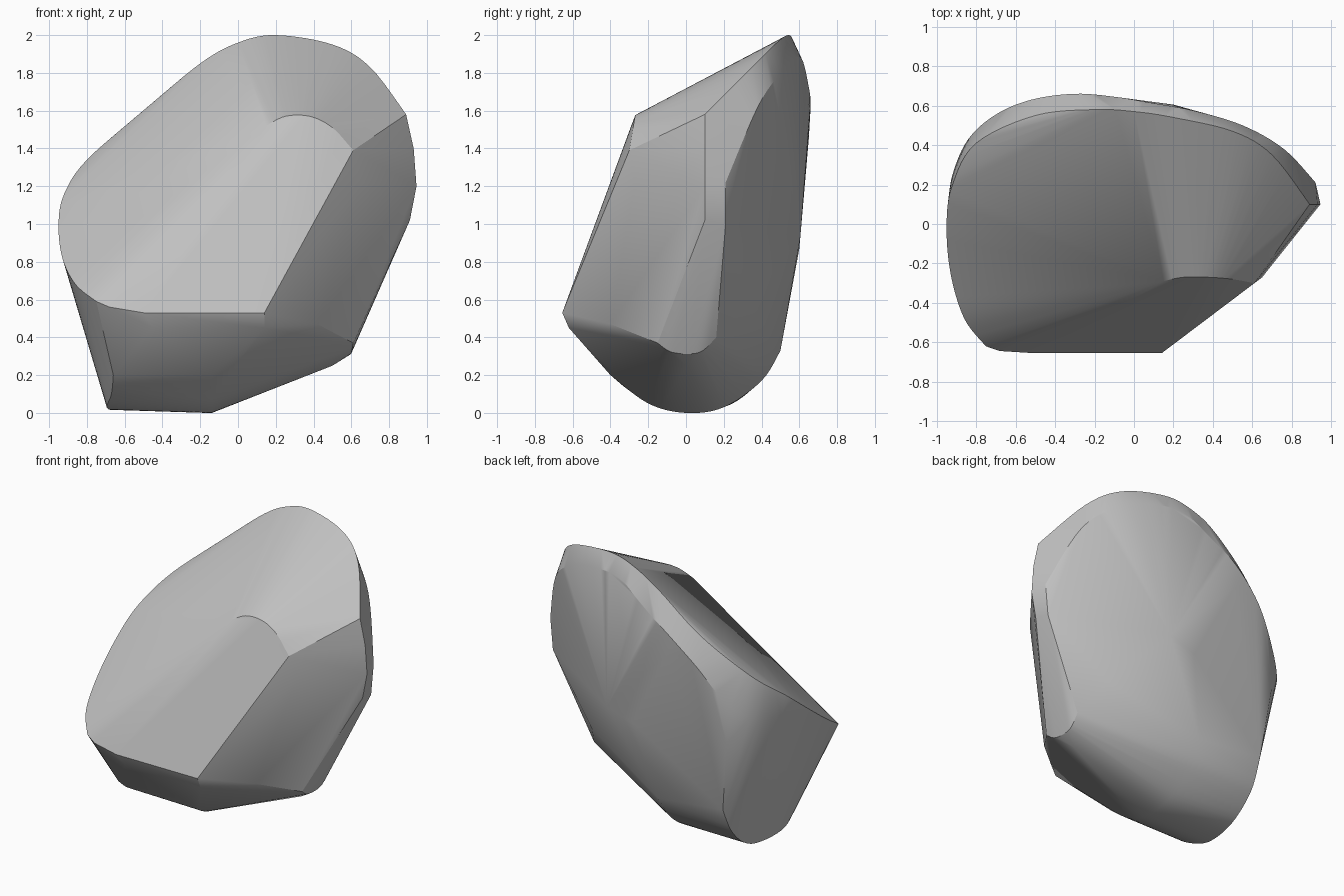
import bpy
import bmesh
import math
from mathutils import Vector

default_cube = bpy.data.objects.get("Cube")
if default_cube:
    bpy.data.objects.remove(default_cube, do_unlink=True)


def smooth_path(points, steps=6):
    """Catmull-Rom samples running through the given control points."""
    pts = [Vector(p) for p in points]
    padded = [pts[0]] + pts + [pts[-1]]
    samples = []
    for a, b, c, d in zip(padded, padded[1:], padded[2:], padded[3:]):
        for i in range(steps):
            t = i / steps
            samples.append(0.5 * (2 * b + (c - a) * t
                                  + (2 * a - 5 * b + 4 * c - d) * t ** 2
                                  + (3 * b - a - 3 * c + d) * t ** 3))
    return samples + [pts[-1]]


def on_front_face(x, z):
    """Point on the sloping front facet."""
    return Vector((x, -0.655 + (z - 0.53) * 0.37, z))


# Rim around the sloping top, from the low left corner to the high right
rim = smooth_path([
    (-0.75, -0.62, 0.59), (-0.86, -0.48, 0.68), (-0.93, -0.25, 0.82),
    (-0.95, 0, 1), (-0.92, 0.2, 1.16), (-0.8, 0.41, 1.34),
    (-0.5, 0.55, 1.6), (-0.2, 0.58, 1.85), (0, 0.57, 1.96),
    (0.2, 0.54, 2), (0.5, 0.47, 1.95), (0.7, 0.35, 1.83), (0.89, 0.1, 1.58)])

# Fuller edge behind and below the rim
back_edge = smooth_path([
    (-0.945, 0.08, 1), (-0.92, 0.25, 1.03), (-0.84, 0.43, 1.05),
    (-0.7, 0.555, 1.18), (-0.52, 0.63, 1.42), (-0.3, 0.66, 1.62),
    (-0.1, 0.645, 1.75), (0.08, 0.615, 1.87), (0.3, 0.575, 1.88),
    (0.55, 0.5, 1.8), (0.76, 0.38, 1.62), (0.92, 0.21, 1.22)])

# Front facet outline
front = [on_front_face(x, z) for x, z in (
    (-0.68, 0.56), (-0.5, 0.53), (0.14, 0.53), (0.15, 1.52))]
front += smooth_path([
    (0.15, -0.29, 1.52), (0.25, -0.27, 1.57), (0.38, -0.27, 1.57),
    (0.5, -0.28, 1.51), (0.61, -0.3, 1.39)])

# Rounded underside at the left end
left_end = smooth_path([
    (-0.66, -0.4, 0.2), (-0.67, -0.27, 0.1), (-0.695, -0.08, 0.03),
    (-0.655, 0.2, 0.03), (-0.65, 0.4, 0.18), (-0.64, 0.5, 0.38)])

# Rounded underside where the keel begins to rise
keel = smooth_path([
    (-0.14, -0.4, 0.2), (-0.14, -0.2, 0.05), (-0.14, 0, 0),
    (-0.14, 0.2, 0.03), (-0.15, 0.4, 0.17), (-0.13, 0.5, 0.33)])

# Small rounded nose low on the right
nose = smooth_path([
    (0.61, -0.15, 0.37), (0.6, -0.07, 0.32), (0.6, 0.07, 0.32),
    (0.61, 0.16, 0.4)])

# Separate corners
corners = [Vector(p) for p in (
    (-0.45, -0.62, 0.45), (0.14, -0.62, 0.45), (-0.66, -0.58, 0.47),
    (0.42, -0.4, 0.47), (0.5, 0, 0.25), (0.65, -0.27, 1.22),
    (0.93, 0.1, 1.4), (0.945, 0.1, 1.2), (0.91, 0.1, 1.02),
    (0.9, 0.21, 1), (0.5, 0.34, 0.59), (0, 0.6, 0.87),
    (0.2, 0.605, 0.93), (-0.3, 0.65, 1.45), (-0.7, 0.545, 0.89))]

# Boulder: the skin stretched over all outlines
bm = bmesh.new()
for point in rim + back_edge + front + left_end + keel + nose + corners:
    bm.verts.new(point)
bmesh.ops.remove_doubles(bm, verts=bm.verts[:], dist=0.004)
bmesh.ops.convex_hull(bm, input=bm.verts[:])
bmesh.ops.delete(bm, geom=[v for v in bm.verts if not v.link_faces],
                 context='VERTS')
bmesh.ops.dissolve_limit(bm, angle_limit=math.radians(1),
                         verts=bm.verts[:], edges=bm.edges[:])
bmesh.ops.recalc_face_normals(bm, faces=bm.faces[:])
mesh = bpy.data.meshes.new("boulder")
bm.to_mesh(mesh)
bm.free()
boulder = bpy.data.objects.new("boulder", mesh)
bpy.context.collection.objects.link(boulder)

# Stone colour
stone = bpy.data.materials.new("stone_grey")
stone.use_nodes = True
colour = (0.53, 0.53, 0.53, 1)
stone.diffuse_color = colour
stone.node_tree.nodes["Principled BSDF"].inputs["Base Color"].default_value = colour
mesh.materials.append(stone)

# Soft shading with crisp facet edges
bpy.ops.object.select_all(action='DESELECT')
boulder.select_set(True)
bpy.context.view_layer.objects.active = boulder
bpy.ops.object.shade_smooth_by_angle(angle=math.radians(25))
